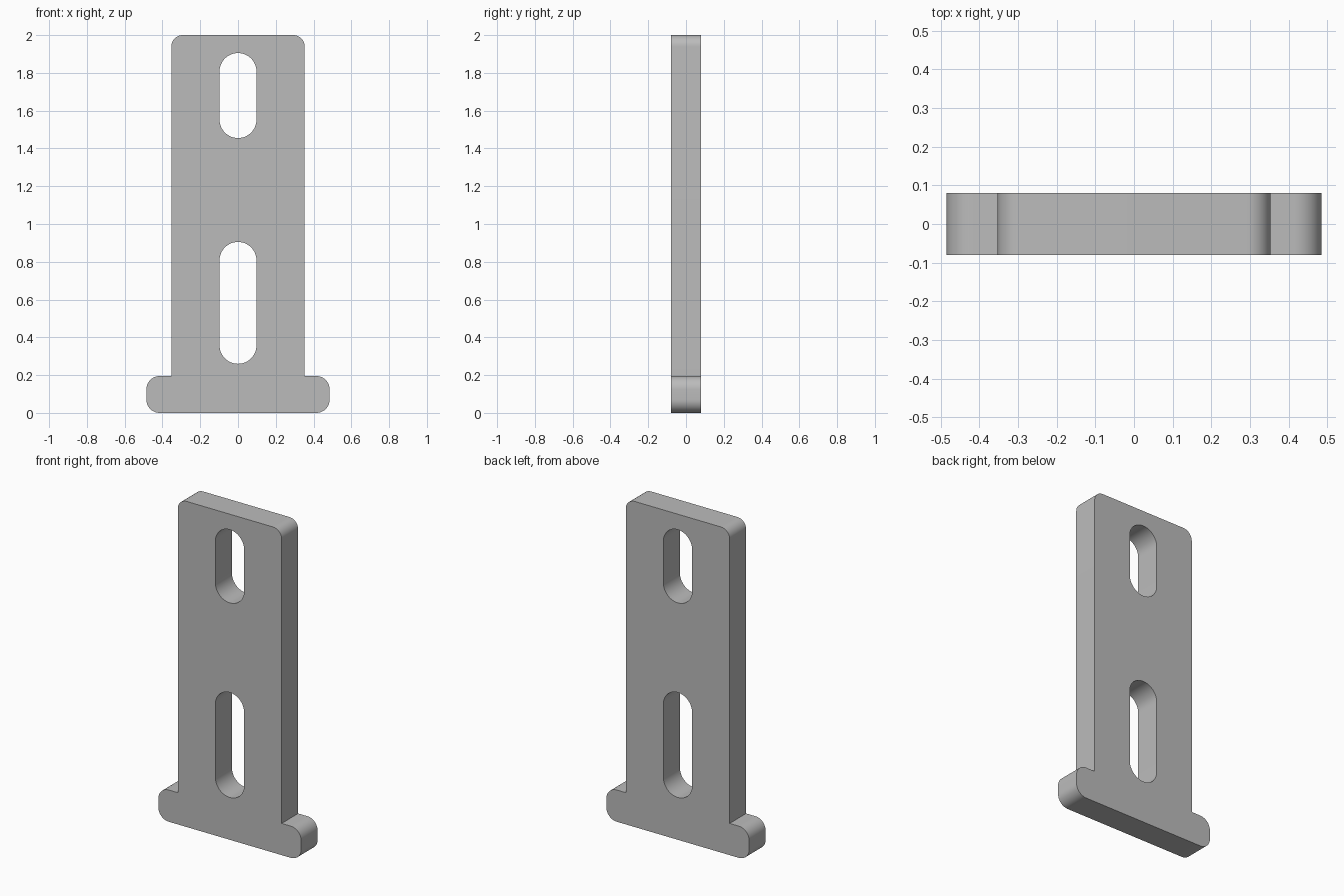
import bpy
import bmesh
from math import cos, sin, pi, radians
from mathutils import Vector

cube = bpy.data.objects.get("Cube")
if cube:
    bpy.data.objects.remove(cube, do_unlink=True)

THICK = 0.16
ARC_STEPS = 12


def arc(cx, cz, radius, start, sweep):
    """Points of an arc in the XZ plane, angles in degrees."""
    angles = [radians(start + sweep * i / ARC_STEPS) for i in range(ARC_STEPS + 1)]
    return [(cx + radius * cos(a), cz + radius * sin(a)) for a in angles]


def slot(bottom, top, radius):
    """Closed outline of an upright round-ended slot."""
    return (arc(0, top - radius, radius, 0, 90) + arc(0, top - radius, radius, 90, 90)[1:]
            + arc(0, bottom + radius, radius, 180, 90) + arc(0, bottom + radius, radius, 270, 90)[1:])


def plate_outline(half_w, foot_w, foot_h, height, r_top, r_foot):
    """Right half of the T-shaped outline, mirrored to close it."""
    half = arc(foot_w - r_foot, r_foot, r_foot, -90, 90)
    half += arc(foot_w - r_foot, foot_h - r_foot, r_foot, 0, 90)
    half.append((half_w, foot_h))
    half += arc(half_w - r_top, height - r_top, r_top, 0, 90)
    return half + [(-x, z) for x, z in reversed(half)]


def add_loop(bm, points):
    verts = [bm.verts.new((x, -THICK / 2, z)) for x, z in points]
    for a, b in zip(verts, verts[1:] + verts[:1]):
        bm.edges.new((a, b))


# Slotted plate with a wider foot, filled around the slots and extruded
bm = bmesh.new()
add_loop(bm, plate_outline(0.353, 0.485, 0.195, 2.0, 0.06, 0.07))
add_loop(bm, slot(0.26, 0.905, 0.098))
add_loop(bm, slot(1.455, 1.905, 0.098))
bmesh.ops.triangle_fill(bm, edges=bm.edges[:], use_beauty=True, normal=Vector((0, -1, 0)))
result = bmesh.ops.extrude_face_region(bm, geom=bm.faces[:], use_keep_orig=True)
moved = [g for g in result["geom"] if isinstance(g, bmesh.types.BMVert)]
bmesh.ops.translate(bm, verts=moved, vec=(0, THICK, 0))
bmesh.ops.recalc_face_normals(bm, faces=bm.faces[:])
mesh = bpy.data.meshes.new("slotted_plate")
bm.to_mesh(mesh)
bm.free()
plate = bpy.data.objects.new("slotted_plate", mesh)
bpy.context.collection.objects.link(plate)

# Plain grey material
grey = bpy.data.materials.new("plain_grey")
grey.use_nodes = True
grey.diffuse_color = (0.5, 0.5, 0.5, 1)
grey.node_tree.nodes["Principled BSDF"].inputs["Base Color"].default_value = grey.diffuse_color
mesh.materials.append(grey)

# Smooth arcs, crisp rims
bpy.ops.object.select_all(action="DESELECT")
plate.select_set(True)
bpy.context.view_layer.objects.active = plate
bpy.ops.object.shade_smooth_by_angle(angle=radians(30))
